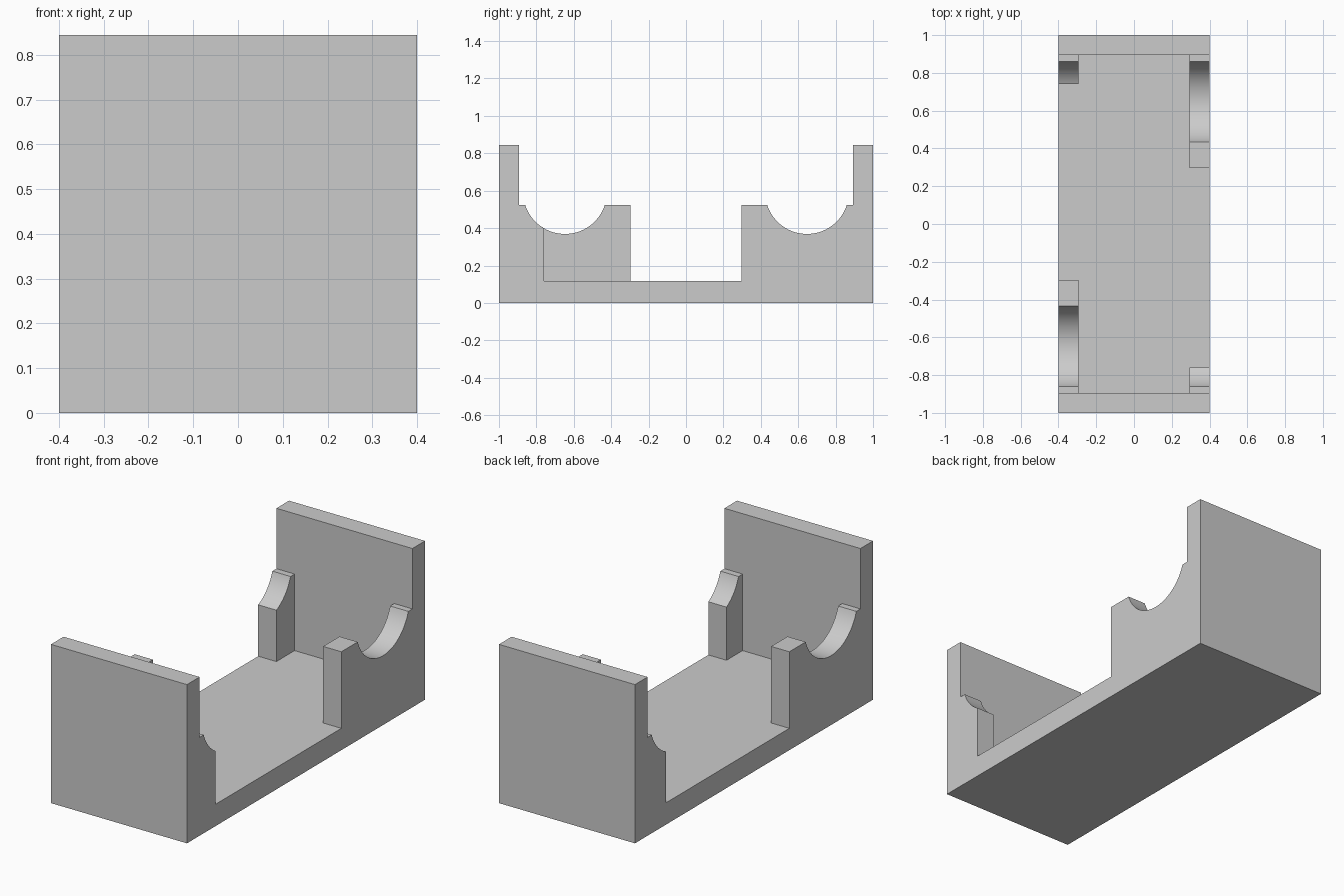
import bpy
import bmesh
import math

if "Cube" in bpy.data.objects:
    bpy.data.objects.remove(bpy.data.objects["Cube"], do_unlink=True)

# Main dimensions
HALF_W, HALF_L, HEIGHT = 0.4, 1.0, 0.844
FLOOR, END_Y = 0.116, 0.894
RIB_X, RIB_TOP = 0.293, 0.523
GROOVE_Y, GROOVE_Z, GROOVE_R = 0.647, 0.592, 0.2234
LONG_Y = 0.297
EMBED = 0.04

grey = bpy.data.materials.new("plain grey")
grey.use_nodes = True
grey.diffuse_color = (0.6, 0.6, 0.6, 1)
grey.node_tree.nodes["Principled BSDF"].inputs["Base Color"].default_value = (0.6, 0.6, 0.6, 1)


def extrude_profile(name, profile, x0, x1):
    """Solid made by sweeping a (y, z) outline along x."""
    bm = bmesh.new()
    face = bm.faces.new([bm.verts.new((x0, y, z)) for y, z in profile])
    swept = bmesh.ops.extrude_face_region(bm, geom=[face])["geom"]
    verts = [v for v in swept if isinstance(v, bmesh.types.BMVert)]
    bmesh.ops.translate(bm, verts=verts, vec=(x1 - x0, 0, 0))
    bmesh.ops.recalc_face_normals(bm, faces=bm.faces[:])
    mesh = bpy.data.meshes.new(name)
    bm.to_mesh(mesh)
    bm.free()
    mesh.materials.append(grey)
    obj = bpy.data.objects.new(name, mesh)
    bpy.context.collection.objects.link(obj)
    return obj


def rib_profile(inner_y, side, steps=32):
    """Grooved support outline from the end wall in to inner_y."""
    reach = math.acos((GROOVE_Z - RIB_TOP) / GROOVE_R)
    start = -reach
    points = [(END_Y + EMBED, FLOOR - EMBED), (inner_y, FLOOR - EMBED)]
    if inner_y < GROOVE_Y - GROOVE_R:
        points.append((inner_y, RIB_TOP))
    else:
        start = math.asin((inner_y - GROOVE_Y) / GROOVE_R)
    for i in range(steps + 1):
        a = start + (reach - start) * i / steps
        points.append((GROOVE_Y + GROOVE_R * math.sin(a), GROOVE_Z - GROOVE_R * math.cos(a)))
    points.append((END_Y + EMBED, RIB_TOP))
    return [(side * y, z) for y, z in points]


# Floor and two end walls
cradle = extrude_profile("cradle", [
    (-HALF_L, 0), (HALF_L, 0), (HALF_L, HEIGHT), (END_Y, HEIGHT),
    (END_Y, FLOOR), (-END_Y, FLOOR), (-END_Y, HEIGHT), (-HALF_L, HEIGHT),
], -HALF_W, HALF_W)

# Long and short grooved supports at opposite corners
bpy.context.view_layer.objects.active = cradle
for name, x_side, y_side, inner_y in (
    ("back_left_support", 1, 1, LONG_Y),
    ("front_right_support", -1, -1, LONG_Y),
    ("front_left_support", 1, -1, 0.759),
    ("back_right_support", -1, 1, 0.741),
):
    rib = extrude_profile(name, rib_profile(inner_y, y_side), x_side * RIB_X, x_side * HALF_W)
    join = cradle.modifiers.new(name, "BOOLEAN")
    join.operation = "UNION"
    join.solver = "EXACT"
    join.object = rib
    bpy.ops.object.modifier_apply(modifier=join.name)
    bpy.data.objects.remove(rib, do_unlink=True)

# Smooth grooves, sharp edges elsewhere
bpy.ops.object.select_all(action="DESELECT")
cradle.select_set(True)
bpy.ops.object.shade_smooth_by_angle(angle=math.radians(25))
